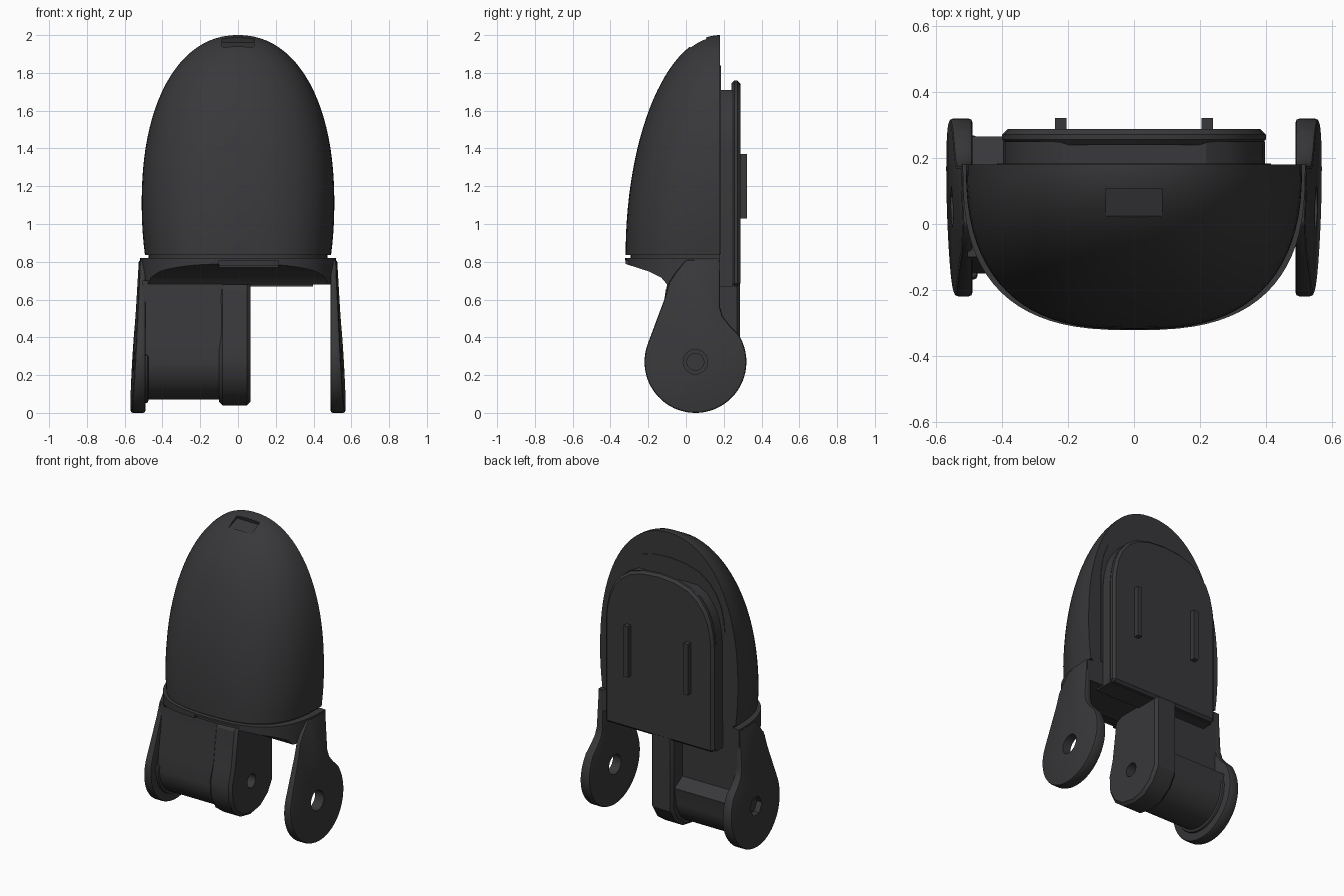
import bpy, bmesh
from math import sin, cos, pi, radians
from mathutils import Matrix

if "Cube" in bpy.data.objects:
    bpy.data.objects.remove(bpy.data.objects["Cube"])

dark = bpy.data.materials.new("dark_plastic")
dark.diffuse_color = (0.04, 0.04, 0.043, 1)
dark.use_nodes = True
dark.node_tree.nodes["Principled BSDF"].inputs["Base Color"].default_value = dark.diffuse_color
PY, PZ = 0.05, 0.27            # hinge axis
parts, cutters = [], []


def finish(name, bm, bevel=0, segs=2):
    bmesh.ops.recalc_face_normals(bm, faces=bm.faces)
    me = bpy.data.meshes.new(name)
    bm.to_mesh(me)
    bm.free()
    ob = bpy.data.objects.new(name, me)
    bpy.context.collection.objects.link(ob)
    me.materials.append(dark)
    parts.append(ob)
    if bevel:
        m = ob.modifiers.new("bevel", 'BEVEL')
        m.width, m.segments, m.limit_method = bevel, segs, 'ANGLE'
        m.angle_limit = radians(40)
    return ob


def prism(name, pts, axis, a, b, bevel=0, segs=2, move=None):
    """Extrude a flat profile along an axis from a to b."""
    put = {'X': lambda p, t: (t, p[0], p[1]),
           'Y': lambda p, t: (p[0], t, p[1]),
           'Z': lambda p, t: (p[0], p[1], t)}[axis]
    bm = bmesh.new()
    lo = [bm.verts.new(put(p, a)) for p in pts]
    hi = [bm.verts.new(put(p, b)) for p in pts]
    n = len(pts)
    bm.faces.new(lo)
    bm.faces.new(hi)
    for i in range(n):
        j = (i + 1) % n
        bm.faces.new((lo[i], lo[j], hi[j], hi[i]))
    if move:
        for v in bm.verts:
            move(v.co)
    return finish(name, bm, bevel, segs)


def box(x0, x1, y0, y1):
    return [(x0, y0), (x1, y0), (x1, y1), (x0, y1)]


def arc(r, a0, a1, n):
    return [(PY + r * cos(radians(a0 + (a1 - a0) * i / n)),
             PZ + r * sin(radians(a0 + (a1 - a0) * i / n))) for i in range(n + 1)]


def half_outline(w, d, e, n=40):
    """Half superellipse bulging to the front from the flat back at y = 0.18."""
    out = []
    for i in range(n + 1):
        c, s = cos(pi * i / n), sin(pi * i / n)
        out.append((w * (1 if c > 0 else -1) * abs(c) ** (2 / e),
                    0.18 - d * max(s, 0) ** (2 / e)))
    return out


def boolean(ob, cutter, op='DIFFERENCE'):
    m = ob.modifiers.new("cut", 'BOOLEAN')
    m.object, m.operation, m.solver = cutter, op, 'EXACT'
    cutter.hide_render = True
    cutters.append(cutter)
    parts.remove(cutter)


# fingertip shell: lofted half dome with a flat back
bm = bmesh.new()
rings = []
for k in range(29):
    t = min(sin(pi / 2 * k / 28), 0.9997)
    z = 0.835 + 1.165 * t
    u = (z - 1.1) / 0.9
    w = 0.51 * (1 - u ** 2.25) ** 0.46 if u > 0 else 0.51 - 0.2 * u * u
    rings.append([bm.verts.new((x, y, z)) for x, y in
                  half_outline(w, 0.5 * (1 - t * t) ** 0.5, 2.7 - 0.6 * t)])
for r0, r1 in zip(rings, rings[1:]):
    for i in range(len(r0)):
        j = (i + 1) % len(r0)
        bm.faces.new((r0[i], r0[j], r1[j], r1[i]))
bm.faces.new(rings[0])
bm.faces.new(rings[-1])
shell = finish("fingertip_shell", bm)

# small tilted pocket near the tip
bm = bmesh.new()
bmesh.ops.create_cube(bm, size=1, matrix=Matrix.Translation((0, 0.055, 1.99))
                      @ Matrix.Rotation(radians(18), 4, 'X')
                      @ Matrix.Diagonal((0.17, 0.095, 0.09, 1)))
boolean(shell, finish("pocket_cutter", bm))

# recessed seam between shell and base
prism("seam_core", half_outline(0.475, 0.475, 2.7), 'Z', 0.78, 0.86)

# base with sloping underside, trimmed to the shell outline, notched in front
base = prism("base", [(0.18, 0.82), (-0.34, 0.82), (-0.34, 0.795), (-0.2, 0.75),
                      (-0.13, 0.715), (-0.1, 0.68), (0.18, 0.68)], 'X', -0.6, 0.6)
boolean(base, prism("outline_cutter", half_outline(0.52, 0.502, 2.7), 'Z', 0.5, 1), 'INTERSECT')
boolean(base, prism("notch_cutter", box(-0.1, 0.215, -0.5, -0.26), 'Z', 0.6, 0.808))

# hinge arms
arm_profile = ([(0.0, 0.81), (0.18, 0.81), (0.18, 0.56), (0.195, 0.51), (0.23, 0.465), (0.28, 0.415)]
               + arc(0.27, 28, -200, 40)
               + [(-0.115, 0.6), (-0.1, 0.65), (-0.09, 0.69), (-0.05, 0.75)])


def arm(name, side):
    def taper(co):
        if abs(co.x) > 0.5:
            co.x = side * (0.567 - 0.058 * co.z + 0.03 * co.y)
    return prism(name, arm_profile, 'X', side * 0.49, side * 0.57, 0.012, 2, taper)


right_arm, left_arm = arm("right_arm", 1), arm("left_arm", -1)
boolean(right_arm, prism("bolt_cutter", arc(0.065, 0, 345, 23), 'X', 0.4, 0.7))
boolean(left_arm, prism("nut_cutter", arc(0.065, 0, 300, 5), 'X', -0.7, -0.515))

# barrel between left arm and middle lug, with a recessed back and a ledge
prism("barrel", [(-0.1, 0.7), (0.18, 0.7), (0.18, 0.40), (0.265, 0.35)]
      + arc(0.2, 0, -180, 24) + [(-0.14, 0.38), (-0.105, 0.62)], 'X', -0.505, -0.08)
# collar where the barrel meets the arm
prism("barrel_collar", arc(0.218, 10, -190, 24), 'X', -0.5, -0.475, 0.01)

# faceted middle lug
lug = prism("middle_lug", [(0.287, 0.75), (0.287, 0.2), (0.235, 0.115), (0.15, 0.055), (0.06, 0.04),
                           (-0.04, 0.06), (-0.12, 0.12), (-0.165, 0.21), (-0.17, 0.31),
                           (-0.14, 0.42), (-0.105, 0.67), (0.0, 0.72)], 'X', -0.1, 0.065, 0.018, 1)
boolean(lug, prism("pin_cutter", arc(0.045, 0, 345, 23), 'X', -0.05, 0.2))

# back plate on a slightly shorter neck, with a thin pad behind
half = [(0.4, 0.67), (0.4, 1.38), (0.393, 1.45), (0.375, 1.53), (0.345, 1.6),
        (0.29, 1.67), (0.22, 1.72), (0.12, 1.75), (0, 1.76)]
plate = half + [(-x, z) for x, z in half[-2::-1]]
prism("back_plate", plate, 'Y', 0.24, 0.288, 0.016, 1)
prism("plate_neck", [(x * 0.995, min(z, 1.71)) for x, z in plate], 'Y', 0.12, 0.25)
prism("back_pad", [(x * 1.04, max(0.84, z * 1.045)) for x, z in plate], 'Y', 0.15, 0.184)

# two grip ridges
for side, label in ((-1, "left"), (1, "right")):
    prism(label + "_ridge", box(side * 0.222 - 0.017, side * 0.222 + 0.017, 1.03, 1.37),
          'Y', 0.27, 0.322)

# apply the cuts, drop the cutters, then shade with crisp edges
bpy.ops.object.select_all(action='DESELECT')
for ob in parts:
    ob.select_set(True)
bpy.context.view_layer.objects.active = parts[0]
bpy.ops.object.convert(target='MESH')
for ob in cutters:
    bpy.data.objects.remove(ob)
bpy.ops.object.shade_smooth_by_angle(angle=radians(28))
